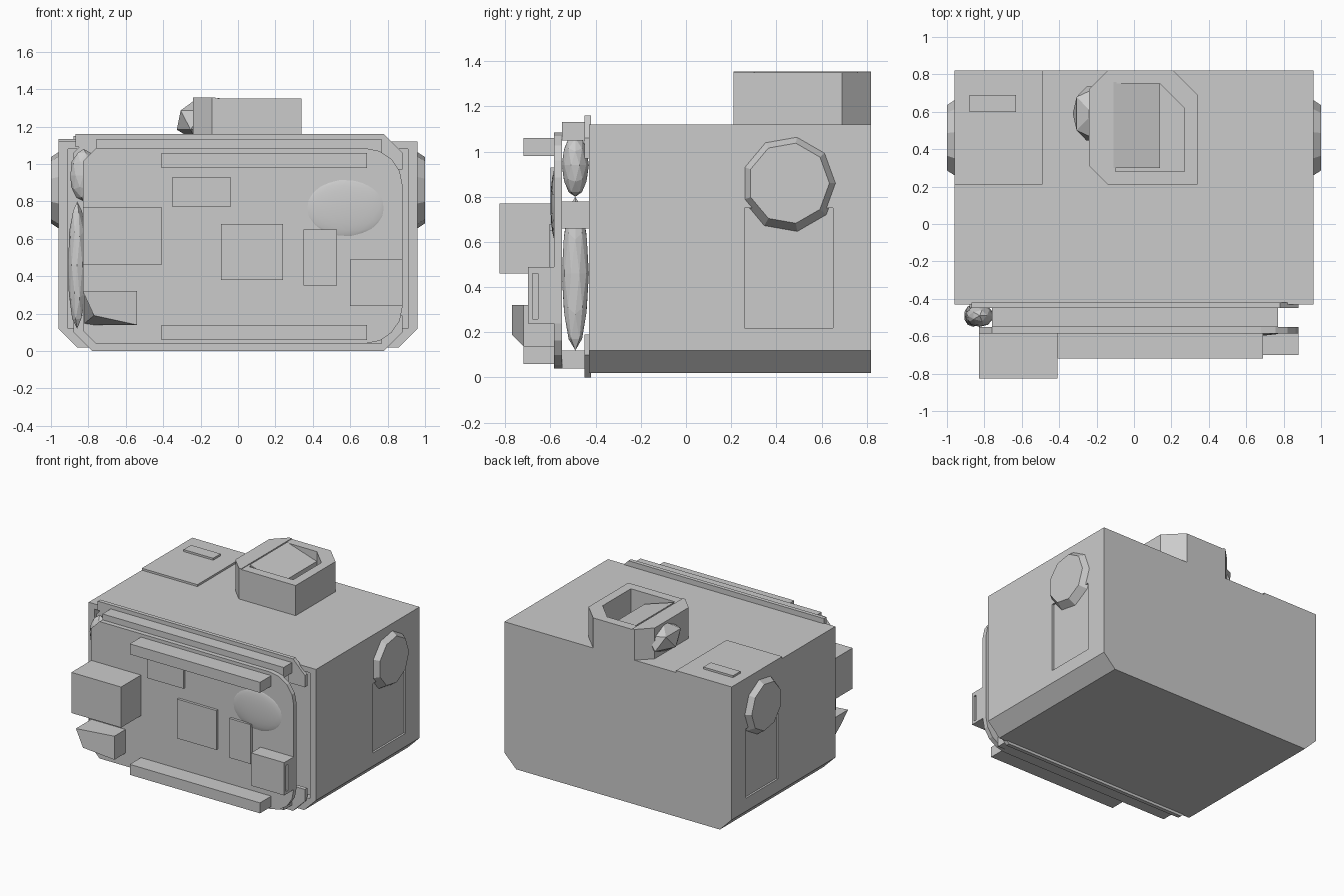
import bpy, bmesh
from mathutils import Matrix, Vector

if "Cube" in bpy.data.objects:
    bpy.data.objects.remove(bpy.data.objects["Cube"], do_unlink=True)

# Shared planes of the model
ALONG_Y, ALONG_Z = 1, 2
BODY_SIDE, BODY_FRONT, BODY_BACK = 0.96, -0.43, 0.82
ROOF = 1.12
PANEL_FRONT, PANEL_BACK = -0.585, -0.55
GREY = (0.6, 0.6, 0.6, 1)

grey = bpy.data.materials.new("plain_grey")
grey.use_nodes = True
grey.diffuse_color = GREY
grey.node_tree.nodes["Principled BSDF"].inputs["Base Color"].default_value = GREY


def make_object(name, bm):
    mesh = bpy.data.meshes.new(name)
    bmesh.ops.recalc_face_normals(bm, faces=bm.faces)
    bm.to_mesh(mesh)
    bm.free()
    mesh.materials.append(grey)
    obj = bpy.data.objects.new(name, mesh)
    bpy.context.collection.objects.link(obj)
    return obj


def placement(low, high):
    """Matrix that fits a unit shape between two corners."""
    low, high = Vector(low), Vector(high)
    return Matrix.LocRotScale((low + high) / 2, None, high - low)


def box(name, left, right, front, back, bottom, top):
    bm = bmesh.new()
    fit = placement((left, front, bottom), (right, back, top))
    bmesh.ops.create_cube(bm, size=1, matrix=fit)
    return make_object(name, bm)


def panel_box(name, left, right, bottom, top, depth):
    """Box standing out from the front panel."""
    return box(name, left, right, PANEL_FRONT - depth, PANEL_BACK, bottom, top)


def blob(name, low, high, detail=2):
    bm = bmesh.new()
    bmesh.ops.create_icosphere(bm, subdivisions=detail, radius=0.5,
                               matrix=placement(low, high))
    return make_object(name, bm)


def chamfer(obj, axis, width, rule, segments=1):
    """Bevel the edges running along an axis whose midpoint meets the rule."""
    bm = bmesh.new()
    bm.from_mesh(obj.data)
    chosen = []
    for edge in bm.edges:
        start, end = (vert.co for vert in edge.verts)
        run = end - start
        if abs(run[axis]) > 0.9 * run.length and rule((start + end) / 2):
            chosen.append(edge)
    bmesh.ops.bevel(bm, geom=chosen, offset=width, segments=segments,
                    profile=0.5, affect="EDGES")
    bm.to_mesh(obj.data)
    bm.free()


def shift(obj, rule, offset):
    for vert in obj.data.vertices:
        if rule(vert.co):
            vert.co += Vector(offset)


def cut(obj, cutter):
    cutter.hide_render = True
    modifier = obj.modifiers.new("cut", "BOOLEAN")
    modifier.operation = "DIFFERENCE"
    modifier.solver = "EXACT"
    modifier.object = cutter
    bpy.context.view_layer.objects.active = obj
    bpy.ops.object.modifier_apply(modifier=modifier.name)
    bpy.data.objects.remove(cutter, do_unlink=True)


# Main body with chamfered lower edges and a shallow front recess
body = box("body", -BODY_SIDE, BODY_SIDE, BODY_FRONT, BODY_BACK, 0.02, ROOF)
chamfer(body, ALONG_Y, 0.1, lambda mid: mid.z < 0.5)
cut(body, box("front_cutter", -0.91, 0.91, -1, BODY_FRONT + 0.05, 0.12, 1.08))

# Side recesses, round caps and front corner trims, mirrored
for sign, side in ((1, "left"), (-1, "right")):
    inner, outer = sorted((sign * (BODY_SIDE - 0.015), sign * 1.1))
    cut(body, box("side_cutter", inner, outer, 0.26, 0.65, 0.22, 0.75))

    bm = bmesh.new()
    turn = Matrix.Rotation(sign * 1.5708, 4, "Y")
    spot = Matrix.Translation((sign * 0.97, 0.455, 0.86))
    bmesh.ops.create_cone(bm, cap_ends=True, segments=9, radius1=0.22,
                          radius2=0.18, depth=0.06, matrix=spot @ turn)
    make_object(side + "_round_cap", bm)

    inner, outer = sorted((sign * 0.74, sign * 0.88))
    for level, bottom in (("lower", 0), ("upper", 0.97)):
        trim = box(f"{side}_{level}_corner_trim", inner, outer,
                   BODY_FRONT - 0.02, BODY_FRONT + 0.01, bottom, bottom + 0.19)
        is_lower = level == "lower"
        chamfer(trim, ALONG_Y, 0.1, lambda mid: abs(mid.x) > 0.8
                and (mid.z < 0.1 if is_lower else mid.z > ROOF))

# Roof hatch with small handle
box("roof_hatch", -BODY_SIDE, -0.49, 0.21, BODY_BACK, ROOF - 0.01, ROOF + 0.015)
box("hatch_handle", -0.88, -0.63, 0.6, 0.69, ROOF, ROOF + 0.03)


# Hollow roof vent with a sloping inner sheet and a dented side
def vent_corner(mid):
    return mid.x > 0 and mid.y > 0.5


vent = box("roof_vent", -0.13, 0.34, 0.21, BODY_BACK, ROOF - 0.02, 1.35)
vent_hole = box("vent_cutter", -0.1, 0.27, 0.28, 0.75, ROOF + 0.02, 1.5)
for shape in (vent, vent_hole):
    chamfer(shape, ALONG_Z, 0.13, vent_corner)
cut(vent, vent_hole)
sheet = box("vent_sheet", -0.11, 0.14, 0.3, 0.76, ROOF, 1.355)
shift(sheet, lambda co: co.x > 0 and co.z > 1.2, (0, 0, -0.08))
bulge = box("vent_bulge", -0.24, -0.12, 0.21, BODY_BACK, ROOF, 1.355)
chamfer(bulge, ALONG_Z, 0.1, lambda mid: mid.x < -0.2)
blob("vent_dent", (-0.34, 0.42, ROOF), (-0.1, 0.76, 1.35), detail=1)

# Thin trims and rails between body and front panel
for level, left, bottom in (("lower", -0.77, 0), ("upper", -0.87, 1.09)):
    box(level + "_trim", left, 0.77, BODY_FRONT - 0.02, BODY_FRONT + 0.01,
        bottom, bottom + 0.07)
for level, bottom in (("lower", 0.04), ("upper", 1.05)):
    box(level + "_rail", -0.76, 0.77, PANEL_BACK, BODY_FRONT, bottom, bottom + 0.08)
box("middle_rail", -0.1, 0.2, PANEL_BACK, BODY_FRONT + 0.06, 0.66, 0.78)

# Front panel with rounded corners and a dented edge
panel = box("front_panel", -0.83, 0.88, PANEL_FRONT, PANEL_BACK, 0.04, 1.085)
chamfer(panel, ALONG_Y, 0.2, lambda mid: mid.x > 0, segments=4)
chamfer(panel, ALONG_Y, 0.07, lambda mid: mid.x < -0.8)
blob("panel_edge", (-0.91, PANEL_BACK, 0.12), (-0.81, BODY_FRONT, 0.8))
blob("panel_corner", (-0.9, PANEL_BACK, 0.8), (-0.75, BODY_FRONT, 1.08))

# Bars, boxes and plates on the panel
for level, bottom in (("lower", 0.06), ("upper", 0.98)):
    panel_box(level + "_bar", left=-0.41, right=0.69,
              bottom=bottom, top=bottom + 0.08, depth=0.135)
panel_box("large_box", left=-0.83, right=-0.41, bottom=0.46, top=0.77, depth=0.24)
small_box = panel_box("small_box", left=0.6, right=0.88, bottom=0.24, top=0.49, depth=0.115)
cut(small_box, box("slot_cutter", 0.84, 1, -0.68, -0.655, 0.26, 0.46))
wedge = panel_box("wedge_box", left=-0.83, right=-0.54, bottom=0.14, top=0.32, depth=0.185)
shift(wedge, lambda co: co.y < PANEL_FRONT and co.x > -0.6, (0, 0.05, 0))
shift(wedge, lambda co: co.y < PANEL_FRONT and co.x < -0.6 and co.z < 0.2, (0.06, 0, 0.05))
panel_box("upper_plate", left=-0.35, right=-0.04, bottom=0.77, top=0.93, depth=0.015)
panel_box("square_plate", left=-0.09, right=0.24, bottom=0.38, top=0.68, depth=0.02)
panel_box("tall_plate", left=0.35, right=0.53, bottom=0.35, top=0.65, depth=0.02)
swell = blob("panel_swell", (0.35, PANEL_FRONT - 0.015, 0.6),
             (0.8, PANEL_BACK, 0.93), detail=3)
swell.data.shade_smooth()
